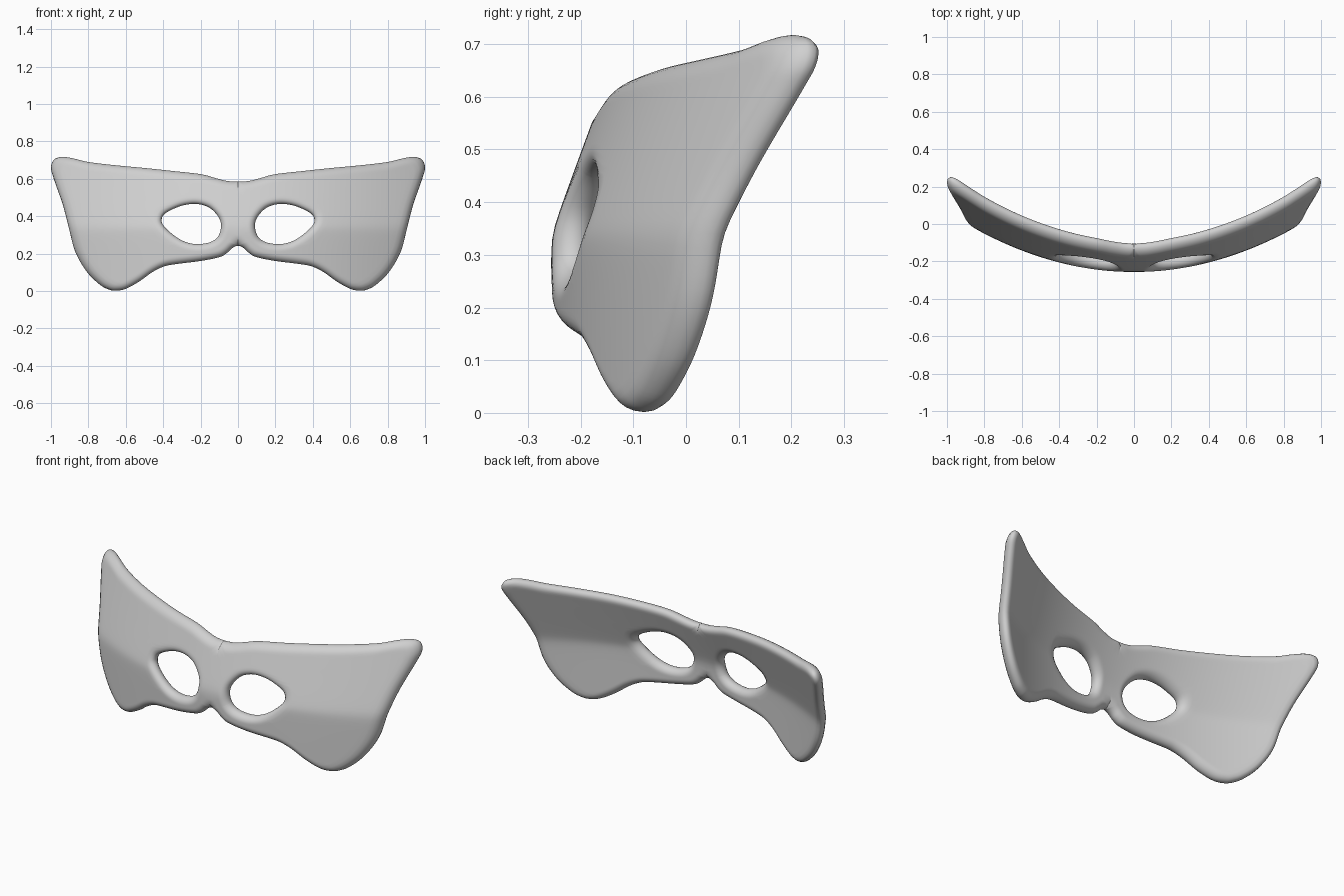
import bpy, bmesh, math
from mathutils import Vector
from mathutils.geometry import intersect_point_line, intersect_line_line_2d

cube = bpy.data.objects.get("Cube")
if cube:
    bpy.data.objects.remove(cube)

RINGS = 20
HALF_THICK = 0.037
RIM = 0.038
EYE_CENTRE = Vector((0.24, 0.36))

# Half outline (x, z) from the top middle, round the wing, to the nose notch
OUTLINE = [Vector(p) for p in (
    (0, .585), (.06, .589), (.12, .604), (.2, .625), (.35, .642), (.5, .658),
    (.65, .672), (.8, .690), (.88, .709), (.94, .717), (.983, .703), (1, .66),
    (.985, .60), (.938, .465), (.905, .34), (.87, .21), (.81, .105), (.74, .035),
    (.69, .008), (.65, .002), (.6, .012), (.53, .05), (.46, .1), (.4, .13),
    (.34, .143), (.2, .161), (.1, .181), (.06, .203), (.03, .23), (0, .242))]

# Eye opening
EYE = [Vector(p) for p in (
    (.408, .385), (.385, .418), (.305, .455), (.225, .466), (.155, .447),
    (.107, .40), (.09, .353), (.105, .294), (.15, .261), (.225, .251),
    (.294, .268), (.358, .31), (.40, .353))]


def smooth_path(padded, steps):
    """Catmull-Rom points between the second and second-last control points."""
    out = []
    for a, b, c, d in zip(padded, padded[1:], padded[2:], padded[3:]):
        for i in range(steps):
            t = i / steps
            out.append(b + (c - a) * t / 2 + (a * 2 - b * 5 + c * 4 - d) * t * t / 2
                       + (b * 3 - a - c * 3 + d) * t ** 3 / 2)
    return out + [padded[-2].copy()]


def flip(p):
    return Vector((-p.x, p.y))


outer = smooth_path([flip(OUTLINE[1])] + OUTLINE + [flip(OUTLINE[-2])], 5)
eye = smooth_path([EYE[-1]] + EYE + EYE[:2], 6)
edges = list(zip(outer, outer[1:])) + list(zip(eye, eye[1:]))

# Ray targets: the outline, closed along the middle line
targets = outer + [outer[-1].lerp(outer[0], i / 12) for i in range(1, 12)]


def edge_distance(p):
    best = 1.0
    for a, b in edges:
        q, t = intersect_point_line(p, a, b)
        q = a if t < 0 else b if t > 1 else q.to_2d()
        best = min(best, (p - q.to_2d()).length)
    return best


def eye_hit(target):
    for a, b in zip(eye, eye[1:]):
        hit = intersect_line_line_2d(EYE_CENTRE, target, a, b)
        if hit:
            return hit
    return min(eye, key=lambda e: (e - EYE_CENTRE).angle(target - EYE_CENTRE))


def middle_depth(x, z):
    """Curved round the face, leaning back above the eyes."""
    u = z - 0.34
    lean = 0.37 * (u + math.sqrt(u * u + 0.0006)) / 2
    return -0.257 + HALF_THICK + 0.325 * x * x + lean


# Sheet of rings from eye to outline: (x, z, half thickness) with a round rim
sheet = []
for target in targets:
    start = eye_hit(target)
    row = []
    for k in range(RINGS + 1):
        p = start.lerp(target, 0.5 - 0.5 * math.cos(math.pi * k / RINGS))
        d = min(edge_distance(p), RIM)
        h = 0 if d < 1e-5 else HALF_THICK * math.sqrt(1 - (1 - d / RIM) ** 2)
        row.append((p.x, p.y, h * math.sqrt(1 + (0.5 * p.x) ** 2)))
    sheet.append(row)

# Front and back skins, on both sides
bm = bmesh.new()
for side in (1, -1):
    for skin in (1, -1):
        grid = [[bm.verts.new((side * x, middle_depth(x, z) + skin * h, z))
                 for x, z, h in row] for row in sheet]
        for r, row in enumerate(grid):
            nxt = grid[(r + 1) % len(grid)]
            for k in range(RINGS):
                bm.faces.new((row[k], row[k + 1], nxt[k + 1], nxt[k]))
bmesh.ops.remove_doubles(bm, verts=bm.verts, dist=1e-5)
bmesh.ops.recalc_face_normals(bm, faces=bm.faces)
for f in bm.faces:
    f.smooth = True

mesh = bpy.data.meshes.new("eye_mask")
bm.to_mesh(mesh)
bm.free()
mask = bpy.data.objects.new("eye_mask", mesh)
bpy.context.collection.objects.link(mask)

# Light grey
grey = bpy.data.materials.new("light_grey")
grey.use_nodes = True
colour = (0.63, 0.63, 0.63, 1)
grey.diffuse_color = colour
grey.node_tree.nodes["Principled BSDF"].inputs["Base Color"].default_value = colour
mesh.materials.append(grey)
